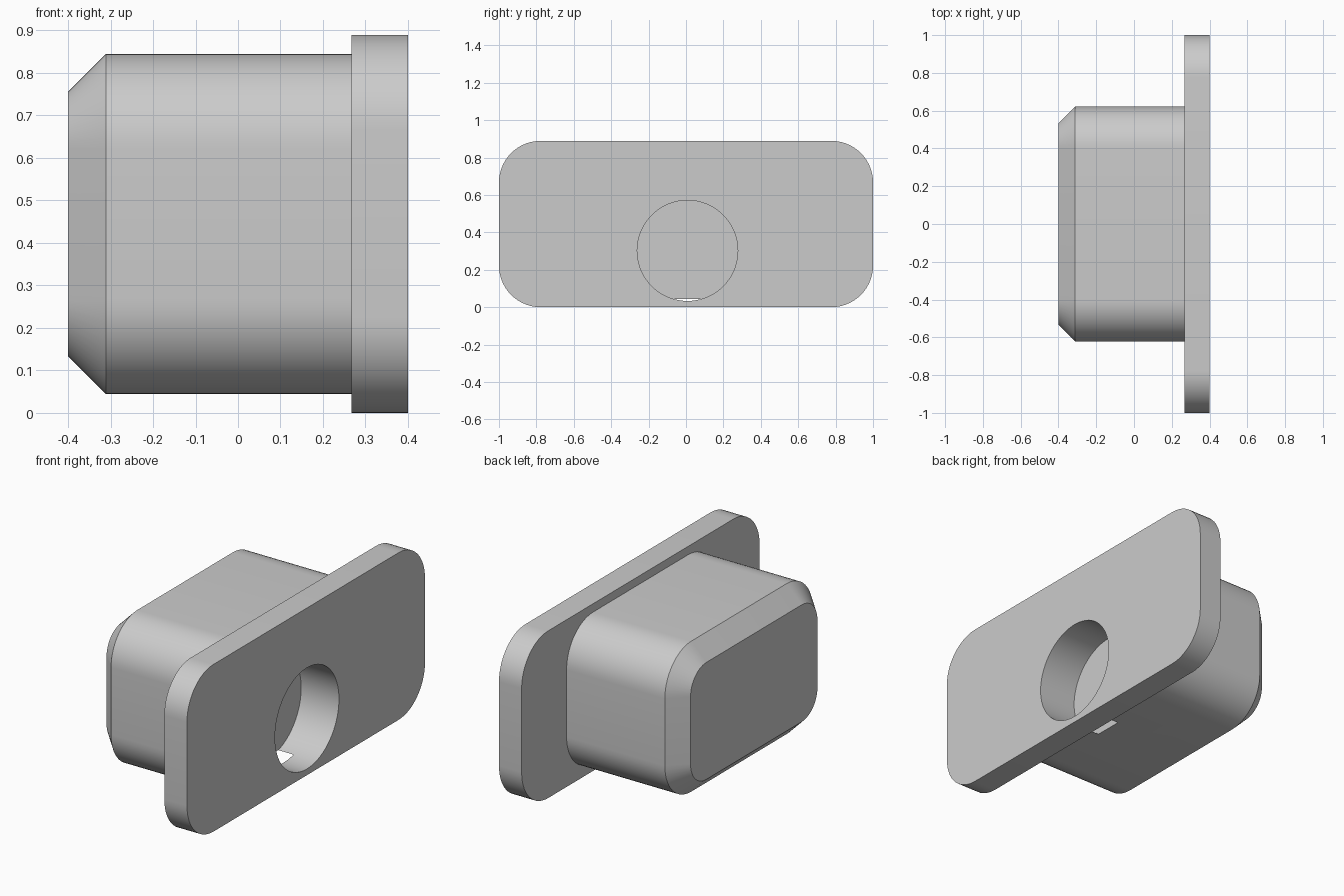
import bpy, bmesh, math

if "Cube" in bpy.data.objects:
    bpy.data.objects.remove(bpy.data.objects["Cube"])

U = 2 / 45            # base unit
MID_Z = 10 * U        # height of the centre line

grey = bpy.data.materials.new("light grey plastic")
grey.diffuse_color = (0.6, 0.6, 0.6, 1)
grey.use_nodes = True
grey.node_tree.nodes["Principled BSDF"].inputs["Base Color"].default_value = grey.diffuse_color


def rounded_ring(bm, x, half_y, half_z, radius, steps=14):
    """Rounded rectangle of vertices in the plane at x."""
    ring = []
    for q, (sy, sz) in enumerate([(1, 1), (-1, 1), (-1, -1), (1, -1)]):
        for i in range(steps + 1):
            a = math.pi / 2 * (q + i / steps)
            ring.append(bm.verts.new((
                x,
                sy * (half_y - radius) + radius * math.cos(a),
                MID_Z + sz * (half_z - radius) + radius * math.sin(a))))
    return ring


# Plug with chamfered end, stepping out to the wide flange plate
bm = bmesh.new()
sections = [
    (-9 * U, 12 * U, 7 * U, 3 * U),      # plug end face
    (-7 * U, 14 * U, 9 * U, 5 * U),      # top of chamfer
    (6 * U, 14 * U, 9 * U, 5 * U),       # plug meets plate
    (6 * U, 22.5 * U, 10 * U, 5 * U),    # plate inner side
    (9 * U, 22.5 * U, 10 * U, 5 * U),    # plate outer side
]
rings = [rounded_ring(bm, *s) for s in sections]
for a, b in zip(rings, rings[1:]):
    for i in range(len(a)):
        j = (i + 1) % len(a)
        bm.faces.new((a[i], a[j], b[j], b[i]))
bm.faces.new(rings[0])
bm.faces.new(rings[-1])
bmesh.ops.recalc_face_normals(bm, faces=bm.faces)
mesh = bpy.data.meshes.new("flanged_plug")
bm.to_mesh(mesh)
bm.free()
plug = bpy.data.objects.new("flanged_plug", mesh)
bpy.context.collection.objects.link(plug)
mesh.materials.append(grey)

# Blind round hole that breaks through the underside of the plug
floor_x, outer_x = 4 * U, 10 * U
bpy.ops.mesh.primitive_cylinder_add(
    vertices=72, radius=6.05 * U, depth=outer_x - floor_x,
    location=((floor_x + outer_x) / 2, 0.008, 0.302),
    rotation=(0, math.pi / 2, 0))
cutter = bpy.context.object
cutter.name = "hole_cutter"
cutter.hide_render = True
cutter.data.materials.append(grey)

cut = plug.modifiers.new("hole", 'BOOLEAN')
cut.operation = 'DIFFERENCE'
cut.solver = 'EXACT'
cut.object = cutter
bpy.ops.object.select_all(action='DESELECT')
plug.select_set(True)
bpy.context.view_layer.objects.active = plug
bpy.ops.object.modifier_apply(modifier=cut.name)
bpy.data.objects.remove(cutter, do_unlink=True)

# Smooth corners, crisp edges
bpy.ops.object.shade_smooth_by_angle(angle=math.radians(30))
